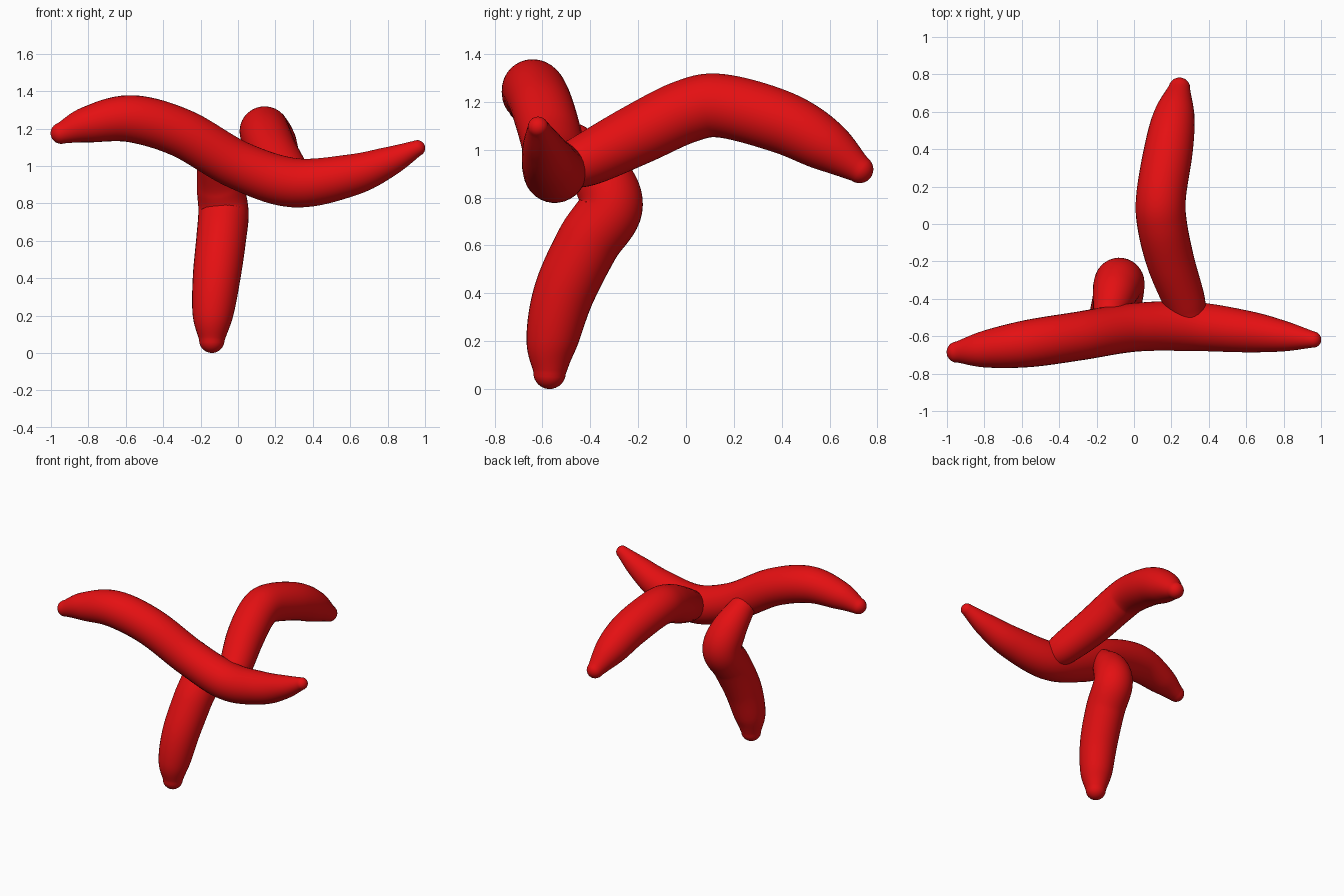
import bpy, bmesh, math
from mathutils import Vector

if "Cube" in bpy.data.objects:
    bpy.data.objects.remove(bpy.data.objects["Cube"])

SIDES, STEPS, CAP = 32, 10, 7

red = bpy.data.materials.new("bright red")
red.diffuse_color = (0.78, 0.005, 0.006, 1)
red.use_nodes = True
red.node_tree.nodes["Principled BSDF"].inputs["Base Color"].default_value = red.diffuse_color


def spline(pts):
    """Catmull-Rom samples through (x, y, z, radius) points."""
    p = [Vector(q) for q in pts]
    p = [2 * p[0] - p[1]] + p + [2 * p[-1] - p[-2]]
    out = []
    for a, b, c, d in zip(p, p[1:], p[2:], p[3:]):
        for i in range(STEPS):
            t = i / STEPS
            out.append(0.5 * (2 * b + (c - a) * t + (2 * a - 5 * b + 4 * c - d) * t * t
                              + (3 * b - a - 3 * c + d) * t ** 3))
    return out + [p[-2]]


def sausage(name, pts):
    """Sweep circles along the path and close both ends with domes."""
    s = spline(pts)
    pos, rad = [v.xyz for v in s], [v.w for v in s]
    n = len(s)
    tan = [(pos[min(i + 1, n - 1)] - pos[max(i - 1, 0)]).normalized() for i in range(n)]
    rings = list(zip(pos, tan, rad))
    angles = [math.pi / 2 * k / CAP for k in range(1, CAP)]
    head = [(pos[0] - tan[0] * rad[0] * math.sin(a), tan[0], rad[0] * math.cos(a))
            for a in reversed(angles)]
    tail = [(pos[-1] + tan[-1] * rad[-1] * math.sin(a), tan[-1], rad[-1] * math.cos(a))
            for a in angles]
    rings = head + rings + tail

    bm = bmesh.new()
    u = rings[0][1].orthogonal().normalized()
    loops = []
    for c, t, r in rings:
        u = (u - t * u.dot(t)).normalized()
        w = t.cross(u)
        loops.append([bm.verts.new(c + r * (u * math.cos(a) + w * math.sin(a)))
                      for a in (2 * math.pi * k / SIDES for k in range(SIDES))])
    for l0, l1 in zip(loops, loops[1:]):
        for k in range(SIDES):
            m = (k + 1) % SIDES
            bm.faces.new((l0[k], l0[m], l1[m], l1[k]))
    # dome tips
    first = bm.verts.new(pos[0] - tan[0] * rad[0])
    last = bm.verts.new(pos[-1] + tan[-1] * rad[-1])
    for k in range(SIDES):
        m = (k + 1) % SIDES
        bm.faces.new((first, loops[0][m], loops[0][k]))
        bm.faces.new((last, loops[-1][k], loops[-1][m]))
    bmesh.ops.recalc_face_normals(bm, faces=bm.faces)
    for f in bm.faces:
        f.smooth = True
    me = bpy.data.meshes.new(name)
    bm.to_mesh(me)
    bm.free()
    me.materials.append(red)
    bpy.context.collection.objects.link(bpy.data.objects.new(name, me))


# long wavy arm across the front
sausage("cross_arm", [
    (-0.945, -0.685, 1.175, 0.057), (-0.80, -0.67, 1.222, 0.098), (-0.57, -0.64, 1.252, 0.126),
    (-0.30, -0.60, 1.175, 0.13), (0.0, -0.553, 1.005, 0.13), (0.30, -0.547, 0.91, 0.132),
    (0.60, -0.575, 0.95, 0.112), (0.80, -0.60, 1.02, 0.082), (0.958, -0.618, 1.095, 0.043)])

# bent leg reaching the floor
sausage("lower_leg", [
    (-0.14, -0.57, 0.068, 0.068), (-0.135, -0.56, 0.20, 0.108), (-0.115, -0.51, 0.40, 0.127),
    (-0.09, -0.41, 0.61, 0.133), (-0.078, -0.315, 0.76, 0.134), (-0.10, -0.36, 0.895, 0.122),
    (-0.13, -0.47, 1.02, 0.09)])

# limb arching to the back
sausage("back_limb", [
    (0.295, -0.50, 0.93, 0.095), (0.265, -0.40, 0.965, 0.113), (0.195, -0.20, 1.065, 0.128),
    (0.15, 0.0, 1.16, 0.133), (0.145, 0.15, 1.183, 0.133), (0.185, 0.40, 1.115, 0.13),
    (0.215, 0.58, 1.02, 0.11), (0.243, 0.725, 0.918, 0.058)])
